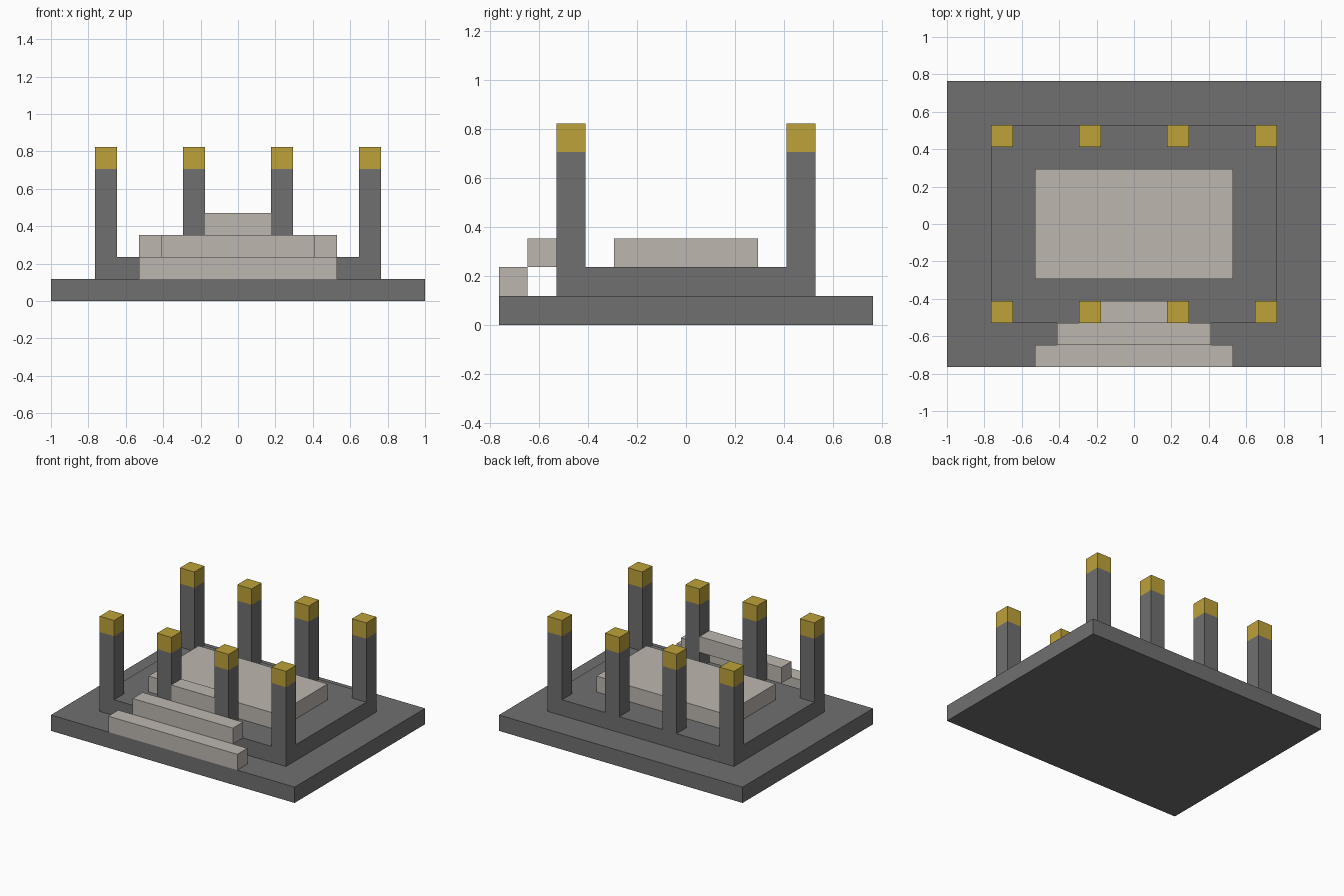
import bpy

cube = bpy.data.objects.get("Cube")
if cube:
    bpy.data.objects.remove(cube, do_unlink=True)

U = 2 / 17  # one block of the layout grid


def material(name, rgb):
    mat = bpy.data.materials.new(name)
    mat.use_nodes = True
    color = (*rgb, 1)
    mat.diffuse_color = color
    mat.node_tree.nodes["Principled BSDF"].inputs["Base Color"].default_value = color
    return mat


dark_stone = material("dark_stone", (0.16, 0.16, 0.16))
pale_stone = material("pale_stone", (0.51, 0.47, 0.43))
gold = material("gold", (0.51, 0.36, 0.042))


def block(name, mat, x, y, z, width, depth, height=1):
    """Box centred on x, y with its underside at z, all in grid blocks."""
    bpy.ops.mesh.primitive_cube_add(size=1, location=(x * U, y * U, (z + height / 2) * U))
    obj = bpy.context.object
    obj.name = name
    obj.scale = (width * U, depth * U, height * U)
    bpy.ops.object.transform_apply(location=False, rotation=False, scale=True)
    obj.data.materials.append(mat)
    return obj


# Two-tier platform with the raised floor slab
block("base_platform", dark_stone, 0, 0, 0, 17, 13)
block("upper_platform", dark_stone, 0, 0, 1, 13, 9)
block("floor_slab", pale_stone, 0, 0, 2, 9, 5)

# Front steps, each one block higher, further back and narrower
for i, width in enumerate((9, 7, 3)):
    block(f"front_step_{i + 1}", pale_stone, 0, i - 6, i + 1, width, 1)

# Two rows of pillars with gold caps
for row, y in (("front", -4), ("back", 4)):
    for i, x in enumerate((-6, -2, 2, 6)):
        block(f"{row}_pillar_{i + 1}", dark_stone, x, y, 2, 1, 1, 4)
        block(f"{row}_pillar_cap_{i + 1}", gold, x, y, 6, 1, 1)
